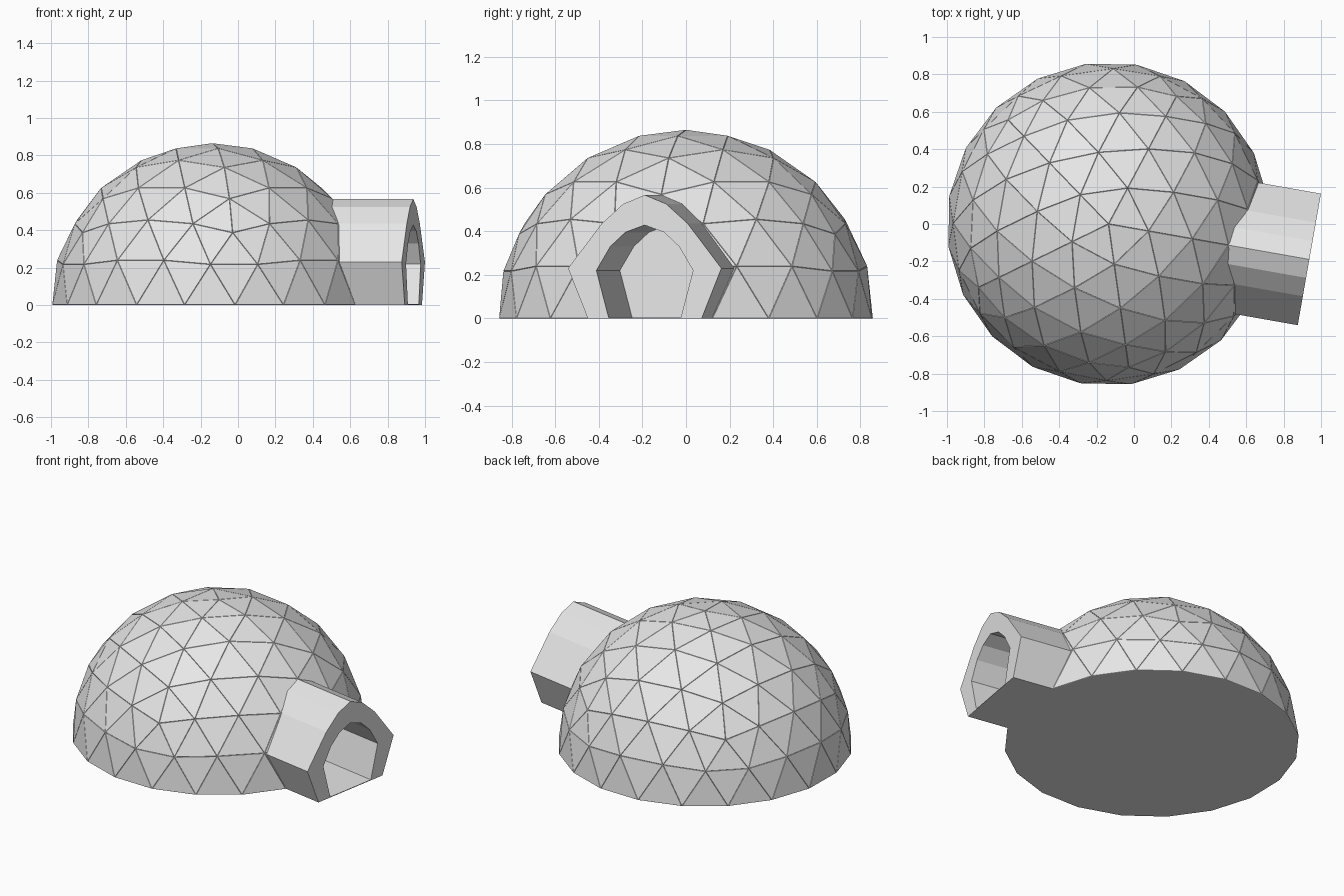
import bpy, bmesh, math
from mathutils import Matrix

if "Cube" in bpy.data.objects:
    bpy.data.objects.remove(bpy.data.objects["Cube"])

R, CX, TURN = 0.862, -0.136, math.radians(-10)   # dome radius, centre, entrance direction
PLACE = Matrix.Translation((CX, 0, 0)) @ Matrix.Rotation(TURN, 4, 'Z')

grey = bpy.data.materials.new("light_grey")
grey.diffuse_color = (0.8, 0.8, 0.8, 1)
grey.use_nodes = True
grey.node_tree.nodes["Principled BSDF"].inputs["Base Color"].default_value = grey.diffuse_color


def make(name, bm):
    bmesh.ops.recalc_face_normals(bm, faces=bm.faces)
    bm.transform(PLACE)
    me = bpy.data.meshes.new(name)
    bm.to_mesh(me)
    bm.free()
    me.materials.append(grey)
    ob = bpy.data.objects.new(name, me)
    bpy.context.collection.objects.link(ob)
    return ob


def prism(name, half, d0, d1, floor):
    """Mirror a half arch profile (u, z) and extrude it along the entrance axis."""
    pts = half + [(-u, z) for u, z in reversed(half) if u > 0]
    pts = [(u, max(z, floor)) for u, z in pts]
    bm = bmesh.new()
    face = bm.faces.new([bm.verts.new((d0, u, z)) for u, z in pts])
    ext = bmesh.ops.extrude_face_region(bm, geom=[face], use_keep_orig=True)
    moved = [v for v in ext["geom"] if isinstance(v, bmesh.types.BMVert)]
    bmesh.ops.translate(bm, verts=moved, vec=(d1 - d0, 0, 0))
    return make(name, bm)


# Geodesic dome: upper half of an icosphere, panels separated by fine grooves
bm = bmesh.new()
bmesh.ops.create_icosphere(bm, subdivisions=3, radius=R)
low = [f for f in bm.faces if f.calc_center_median().z < 0]
bmesh.ops.delete(bm, geom=low, context='FACES')
for v in bm.verts:
    if abs(v.co.z) < 1e-4:
        v.co.z = 0
bmesh.ops.inset_individual(bm, faces=bm.faces[:], thickness=0.003, depth=0.003)
bmesh.ops.contextual_create(bm, geom=[e for e in bm.edges if e.is_boundary])
dome = make("dome", bm)

# Entrance tunnel and the opening cut through it into the dome
outer = [(0.265, 0), (0.357, 0.23), (0.20, 0.435), (0.10, 0.525), (0, 0.566)]
inner = [(0.168, 0), (0.225, 0.22), (0.16, 0.33), (0.09, 0.395), (0, 0.428)]
tunnel = prism("entrance_tunnel", outer, 0.5, 1.09, 0)
cutter = prism("opening_cutter", inner, 0.47, 1.2, 0.004)
cutter.hide_render = True

for ob in (dome, tunnel):
    mod = ob.modifiers.new("opening", 'BOOLEAN')
    mod.operation = 'DIFFERENCE'
    mod.solver = 'EXACT'
    mod.object = cutter
    bpy.context.view_layer.objects.active = ob
    bpy.ops.object.modifier_apply(modifier=mod.name)
bpy.data.objects.remove(cutter)
